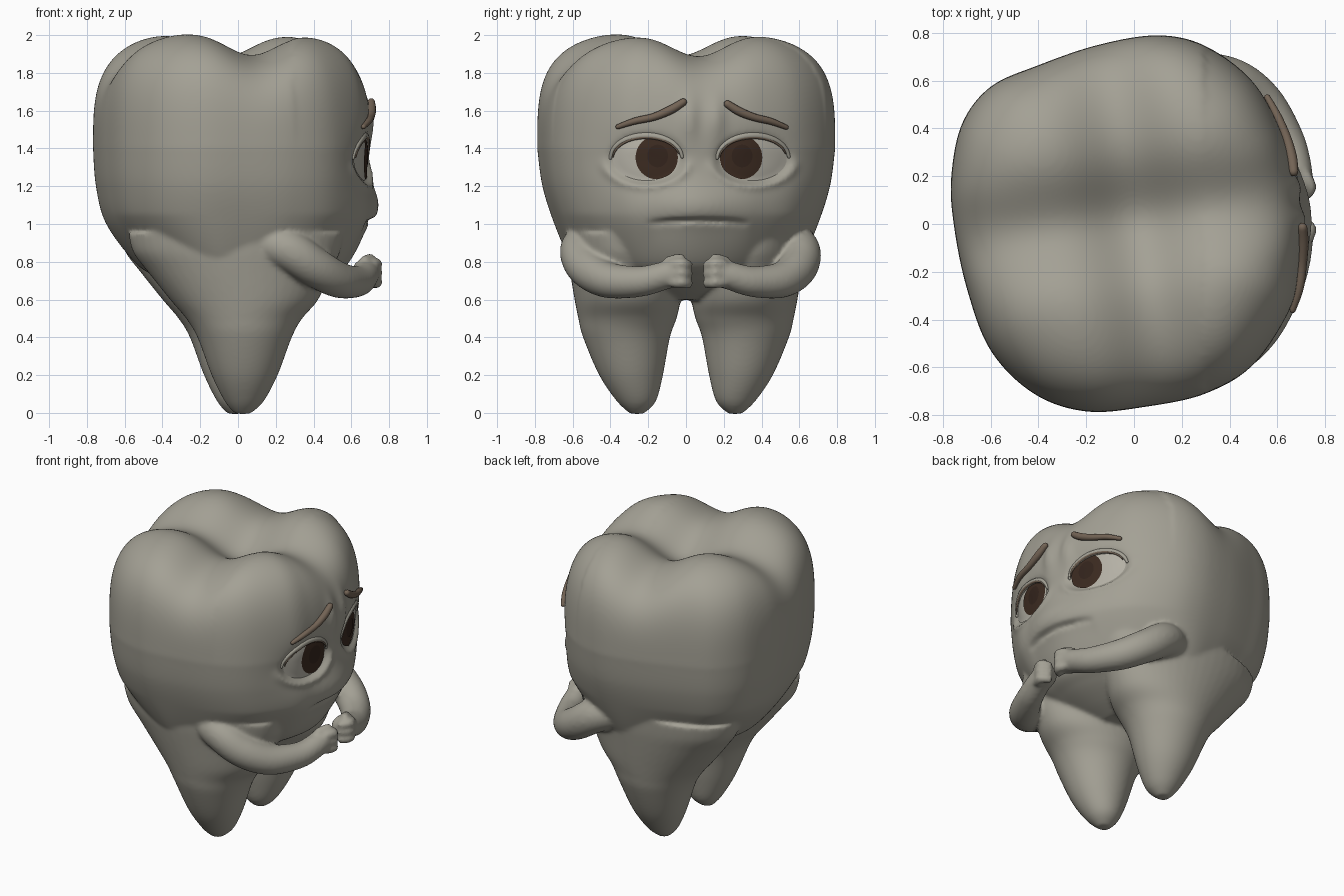
import bpy, bmesh, math
from mathutils import Vector
from mathutils.bvhtree import BVHTree

if "Cube" in bpy.data.objects:
    bpy.data.objects.remove(bpy.data.objects["Cube"])


def material(name, rgb):
    m = bpy.data.materials.new(name)
    m.diffuse_color = (*rgb, 1)
    m.use_nodes = True
    m.node_tree.nodes["Principled BSDF"].inputs["Base Color"].default_value = m.diffuse_color
    return m


ENAMEL = material("enamel", (0.37, 0.355, 0.3))
WHITE = material("eye white", (0.46, 0.44, 0.38))
BROWN = material("iris brown", (0.045, 0.024, 0.015))
DARK = material("pupil dark", (0.034, 0.018, 0.012))
BROW = material("brow brown", (0.17, 0.125, 0.09))


def spline(pts, n, closed=False):
    """Catmull-Rom through points of any dimension, n steps per span."""
    p = [Vector(q) for q in pts]
    out, k = [], len(p)
    for i in range(k if closed else k - 1):
        g = (lambda j: p[j % k]) if closed else (lambda j: p[max(0, min(k - 1, j))])
        a, b, c, d = g(i - 1), g(i), g(i + 1), g(i + 2)
        for s in range(n):
            t = s / n
            out.append(0.5 * (2 * b + (c - a) * t + (2 * a - 5 * b + 4 * c - d) * t * t
                              + (3 * b - a - 3 * c + d) * t ** 3))
    return out if closed else out + [p[-1]]


def loft(bm, rings):
    """Bridge closed rings of points and cap both ends."""
    vs = [[bm.verts.new(p) for p in r] for r in rings]
    n = len(vs[0])
    fs = [bm.faces.new(vs[0][::-1]), bm.faces.new(vs[-1])]
    for a, b in zip(vs, vs[1:]):
        for i in range(n):
            fs.append(bm.faces.new((a[i], a[(i + 1) % n], b[(i + 1) % n], b[i])))
    bmesh.ops.recalc_face_normals(bm, faces=fs)


def tube(bm, pts, n=14, sub=8):
    """Round-ended tube through (x, y, z, radius) points."""
    path = spline(pts, sub)
    c = [Vector(q[:3]) for q in path]
    rad = [q[3] for q in path]
    t0, t1 = (c[1] - c[0]).normalized(), (c[-1] - c[-2]).normalized()
    caps = [math.radians(a) for a in (80, 55, 28)]
    st = [(c[0] - t0 * rad[0] * math.sin(a), rad[0] * math.cos(a), t0) for a in caps]
    for i in range(len(c)):
        t = (c[min(i + 1, len(c) - 1)] - c[max(i - 1, 0)]).normalized()
        st.append((c[i], rad[i], t))
    st += [(c[-1] + t1 * rad[-1] * math.sin(a), rad[-1] * math.cos(a), t1) for a in caps[::-1]]
    rings = []
    for p, r, t in st:
        u = t.cross(Vector((0, 0, 1))).normalized()
        v = t.cross(u)
        rings.append([p + r * (u * math.cos(2 * math.pi * k / n) + v * math.sin(2 * math.pi * k / n))
                      for k in range(n)])
    loft(bm, rings)


def finish(name, bm, mat):
    me = bpy.data.meshes.new(name)
    bm.to_mesh(me)
    bm.free()
    me.materials.append(mat)
    for p in me.polygons:
        p.use_smooth = True
    ob = bpy.data.objects.new(name, me)
    bpy.context.collection.objects.link(ob)
    return ob


def bump(a, b):
    return math.exp(-a * a - b * b)


EYES = (-0.21, 0.355)
EY, EZ, CZ = 0.178, 0.115, 1.345


def face_shape(y, z):
    """Sculpted depth of the face: muzzle, mouth, sockets, bags, frown."""
    d = 0.05 * bump((y - 0.07) / 0.27, (z - 1.09) / 0.12)
    m = max(0.0, 1 - ((y - 0.065) / 0.27) ** 4)
    line = 1.02 - 0.2 * (y - 0.065) ** 2
    d -= m * 0.045 * math.exp(-((z - line) / 0.01) ** 2)
    if z < line:
        d -= m * 0.015 * math.exp(-((line - z) / 0.09) ** 2)
    for e in EYES:
        d -= 0.045 * bump((y - e) / 0.2, (z - 1.34) / 0.12)
        q = math.hypot((y - e) / EY, (z - CZ) / EZ)
        d -= 0.02 * min(1, max(0, (1.2 - q) / 0.2))
        if z < CZ:
            d += 0.016 * math.exp(-((q - 1.3) / 0.12) ** 2) * min(1, (CZ - z) / 0.06)
    for e in (0.02, 0.16):
        d += 0.022 * bump((y - e) / 0.045, (z - 1.56) / 0.11)
    return d


# crown: outline swept up the sides, then a four-cusped dome
outline = spline([(0.71, 0), (0.68, 0.2), (0.62, 0.4), (0.5, 0.6), (0.3, 0.745), (0.1, 0.79),
                  (-0.15, 0.75), (-0.4, 0.665), (-0.6, 0.575), (-0.72, 0.42), (-0.765, 0.2),
                  (-0.755, 0), (-0.7, -0.27), (-0.6, -0.53), (-0.42, -0.71), (-0.2, -0.785),
                  (0.05, -0.765), (0.3, -0.71), (0.5, -0.59), (0.66, -0.36), (0.7, -0.18)], 12, True)
rings = []
for z, xn, xp, sy in spline([(0.6, 0.22, 0.3, 0.42), (0.65, 0.4, 0.48, 0.58), (0.72, 0.57, 0.68, 0.69),
                             (0.8, 0.72, 0.83, 0.775), (1.0, 0.91, 0.96, 0.885), (1.2, 0.98, 0.99, 0.965),
                             (1.4, 1, 1, 1)], 22)[:-1]:
    pinch = 0.4 * min(1, max(0, (1.05 - z) / 0.4))   # round the corners towards the roots
    rings.append([Vector((x * (xp if x > 0 else xn) * (1 - pinch * (y / 0.79) ** 2), y * sy, z))
                  for x, y in outline])
P = 3.5
for k in range(60):
    a = math.radians(89.3) * k / 59
    s = (math.cos(a) ** P + math.sin(a) ** P) ** (-1 / P)
    r, h = s * math.cos(a), s * math.sin(a)
    ring = []
    for ox, oy in outline:
        x, y = ox * r, oy * r
        top = 2.045 - 0.135 * math.exp(-((x + 0.18 * y - 0.01) / 0.21) ** 2) \
            - 0.135 * math.exp(-((y - 0.13 * x - 0.02) / 0.21) ** 2)
        ring.append(Vector((x - 0.03 * h * r * (x > 0.3), y, 1.4 + (top - 1.4) * h)))
    rings.append(ring)
for ring in rings:
    for v in ring:
        if v.x > 0.25:
            v.x += face_shape(v.y, v.z) * min(1, (v.x - 0.25) / 0.2)
bm = bmesh.new()
loft(bm, rings)

# two roots used as legs
ROOT = [(0.95, -0.6, 0.54, 0.07, 0.64), (0.85, -0.575, 0.52, 0.05, 0.63), (0.75, -0.5, 0.47, 0.03, 0.615),
        (0.6, -0.38, 0.405, 0.03, 0.59), (0.5, -0.295, 0.32, 0.05, 0.57), (0.4, -0.235, 0.265, 0.085, 0.545),
        (0.2, -0.16, 0.19, 0.122, 0.46), (0.06, -0.09, 0.115, 0.16, 0.365), (-0.005, -0.035, 0.045, 0.225, 0.295)]
for side in (-1, 1):
    rings = []
    for z, x0, x1, y0, y1 in spline(ROOT, 6):
        rings.append([((x0 + x1) / 2 - 0.02 * side + (x1 - x0) / 2 * math.cos(t),
                       side * ((y0 + y1) / 2 + (y1 - y0) / 2 * math.sin(t)), z)
                      for t in [2 * math.pi * k / 48 for k in range(48)]])
    loft(bm, rings)

# arms folded to the front, with curled fingers
ARM = [(0.06, -0.48, 0.92, 0.1), (0.25, -0.555, 0.87, 0.11), (0.4, -0.53, 0.775, 0.105),
       (0.53, -0.42, 0.705, 0.096), (0.63, -0.25, 0.695, 0.082), (0.67, -0.12, 0.725, 0.075),
       (0.675, -0.05, 0.745, 0.074)]
FINGERS = [[(0.72, -0.07, z, 0.028), (0.735, -0.02, z, 0.03), (0.7, 0.012, z - 0.005, 0.027)]
           for z in (0.69, 0.74, 0.788)] + [[(0.67, -0.09, 0.805, 0.028), (0.7, -0.03, 0.82, 0.026)]]
for side in (-1, 1):
    for part in [ARM] + FINGERS:
        tube(bm, [(x, y if side < 0 else 0.02 + 0.1 * x / 0.67 - 0.97 * y, z, r) for x, y, z, r in part], 20)

body = finish("tooth_body", bm, ENAMEL)
mod = body.modifiers.new("blend", 'REMESH')
mod.mode = 'VOXEL'
mod.voxel_size = 0.0125
mod.use_smooth_shade = True
mod = body.modifiers.new("soften", 'SMOOTH')
mod.factor = 0.5
mod.iterations = 8

# surface lookup so the face parts follow the body
bpy.context.view_layer.update()
bvh = BVHTree.FromObject(body, bpy.context.evaluated_depsgraph_get())


def surf(y, z, lift=0.0):
    hit = bvh.ray_cast(Vector((2, y, z)), Vector((-1, 0, 0)))[0]
    return Vector(((hit.x if hit else 0.6) + lift, y, z))


def patch(name, eye, cy, cz, ry, rz, mat, extra):
    """Domed disc lying on the eyeball, kept inside the eye opening."""
    rings = []
    for k in range(1, 11):
        ring = []
        for i in range(40):
            t = 2 * math.pi * i / 40
            y, z = cy + ry * k / 10 * math.cos(t), cz + rz * k / 10 * math.sin(t)
            d = math.hypot((y - eye) / EY, (z - CZ) / EZ)
            if d > 1:
                y, z, d = eye + (y - eye) / d, CZ + (z - CZ) / d, 1
            ring.append(surf(y, z, 0.005 + 0.035 * (1 - d * d) + extra))
        rings.append(ring)
    b = bmesh.new()
    loft(b, rings)
    b.faces.ensure_lookup_table()
    bmesh.ops.delete(b, geom=[b.faces[1]], context='FACES_ONLY')
    bmesh.ops.recalc_face_normals(b, faces=b.faces)
    if sum((f.normal.x for f in b.faces)) < 0:
        bmesh.ops.reverse_faces(b, faces=b.faces)
    finish(name, b, mat)


def arc(name, eye, a0, a1, grow, rad, lift, mat):
    """Tapered tube along the rim of an eye."""
    pts = []
    for k in range(13):
        t = math.radians(a0 + (a1 - a0) * k / 12)
        p = surf(eye + EY * grow * math.cos(t), CZ + EZ * grow * math.sin(t), lift)
        pts.append((*p, rad * (0.45 + 0.55 * math.sin(math.pi * k / 12))))
    b = bmesh.new()
    tube(b, pts, 10, 3)
    finish(name, b, mat)


# eyes with lids and lash lines
for label, eye, iris in (("left", EYES[0], -0.155), ("right", EYES[1], 0.292)):
    patch(label + "_eye_white", eye, eye, CZ, EY, EZ, WHITE, 0)
    patch(label + "_iris", eye, iris, 1.352, 0.112, 0.115, BROWN, 0.004)
    patch(label + "_pupil", eye, iris + 0.005, 1.36, 0.055, 0.06, DARK, 0.007)
    arc(label + "_upper_lid", eye, 5, 178, 1.07, 0.019, 0.002, ENAMEL)
    arc(label + "_lash_line", eye, 15, 175, 1.0, 0.009, 0.016, BROW)

# worried eyebrows
for label, pts in (("left", [(-0.36, 1.515, 0.013), (-0.27, 1.545, 0.018), (-0.17, 1.567, 0.02),
                             (-0.08, 1.605, 0.023), (-0.015, 1.645, 0.02)]),
                   ("right", [(0.22, 1.635, 0.02), (0.28, 1.597, 0.023), (0.36, 1.565, 0.02),
                              (0.45, 1.543, 0.018), (0.53, 1.512, 0.013)])):
    b = bmesh.new()
    tube(b, [(*surf(y, z, 0.014), r) for y, z, r in pts], 12, 6)
    finish(label + "_eyebrow", b, BROW)
